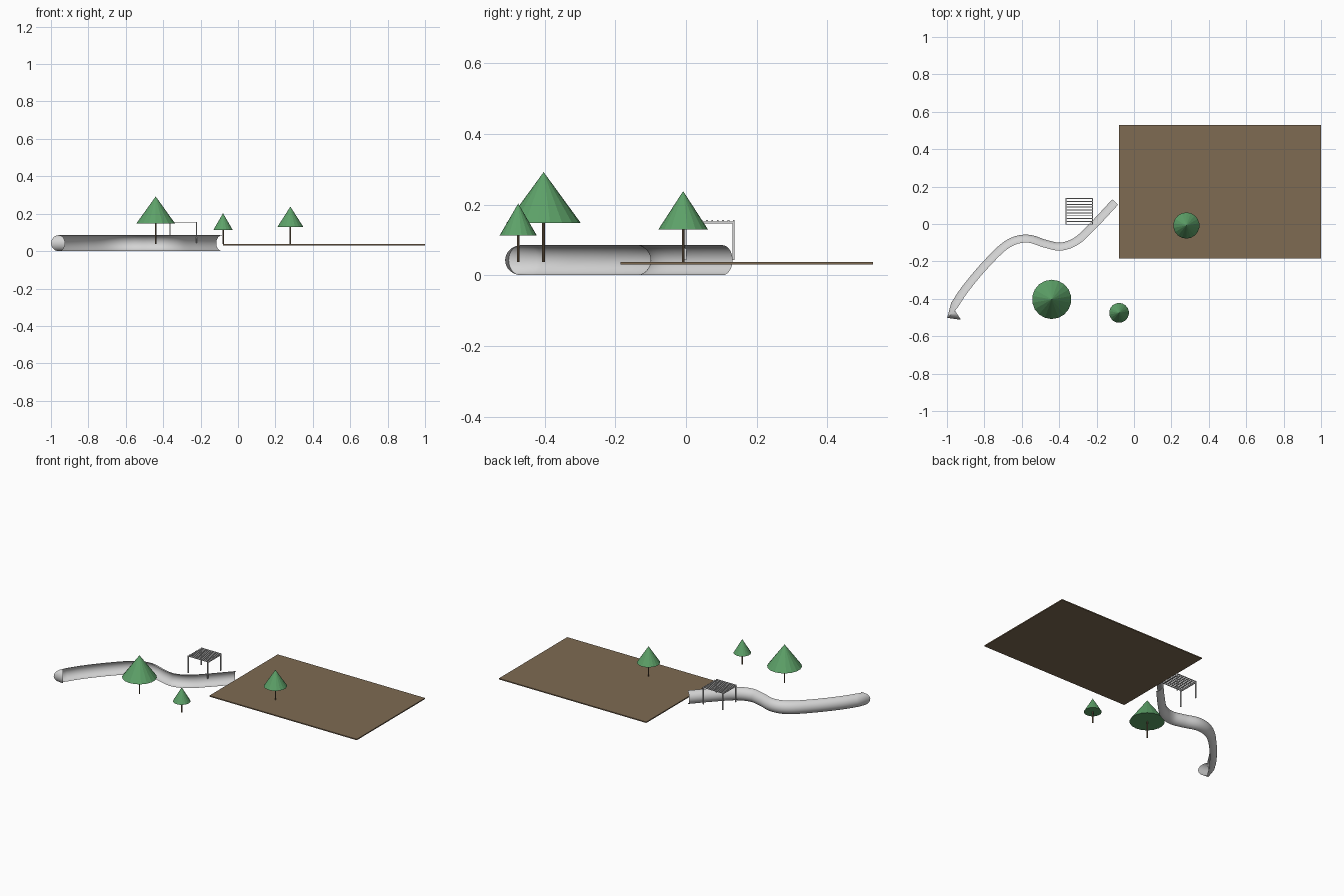
import bpy, bmesh, math
from mathutils import Vector

if "Cube" in bpy.data.objects:
    bpy.data.objects.remove(bpy.data.objects["Cube"])


def material(name, rgb):
    m = bpy.data.materials.new(name)
    m.diffuse_color = (*rgb, 1)
    m.use_nodes = True
    m.node_tree.nodes["Principled BSDF"].inputs["Base Color"].default_value = m.diffuse_color
    return m


GREY = material("pale grey", (0.66, 0.66, 0.66))
BROWN = material("earth brown", (0.21, 0.145, 0.085))
GREEN = material("leaf green", (0.11, 0.36, 0.14))


def finish(bm, name, mat):
    me = bpy.data.meshes.new(name)
    bm.to_mesh(me)
    bm.free()
    me.materials.append(mat)
    ob = bpy.data.objects.new(name, me)
    bpy.context.collection.objects.link(ob)
    return ob


def add_box(bm, lo, hi):
    lo, hi = Vector(lo), Vector(hi)
    vs = bmesh.ops.create_cube(bm, size=1)["verts"]
    for v in vs:
        v.co = Vector(c * s + m for c, s, m in zip(v.co, hi - lo, (hi + lo) / 2))


def cone(name, x, y, z0, z1, r0, r1, sides, mat):
    bm = bmesh.new()
    bmesh.ops.create_cone(bm, cap_ends=True, segments=sides, radius1=r0,
                          radius2=r1, depth=z1 - z0)
    bmesh.ops.translate(bm, verts=bm.verts, vec=(x, y, (z0 + z1) / 2))
    bmesh.ops.remove_doubles(bm, verts=bm.verts, dist=1e-6)
    return finish(bm, name, mat)


# Ground slab
bm = bmesh.new()
add_box(bm, (-0.08, -0.185, 0.031), (1.0, 0.53, 0.038))
finish(bm, "ground_slab", BROWN)

# Trees: x, y, crown base, crown top, crown radius
for i, (x, y, zb, zt, r) in enumerate([(-0.44, -0.403, 0.148, 0.292, 0.105),
                                       (-0.08, -0.475, 0.112, 0.203, 0.053),
                                       (0.28, -0.008, 0.13, 0.238, 0.07)], 1):
    cone(f"tree_trunk_{i}", x, y, 0.037, zb + 0.01, 0.004, 0.004, 8, BROWN)
    cone(f"tree_crown_{i}", x, y, zb, zt, r, 0, 18, GREEN)

# Pergola: posts, side beams and slats
X0, X1, Y0, Y1 = -0.366, -0.219, -0.004, 0.138
T = 0.006
bm = bmesh.new()
for x in (X0, X1 - T):
    for y in (Y0, Y1 - T):
        add_box(bm, (x, y, 0.043), (x + T, y + T, 0.146))
finish(bm, "pergola_posts", GREY)
bm = bmesh.new()
for x in (X0, X1 - T):
    add_box(bm, (x, Y0, 0.146), (x + T, Y1, 0.152))
finish(bm, "pergola_beams", GREY)
bm = bmesh.new()
COUNT = 10
for k in range(COUNT):
    y = Y0 + (Y1 - Y0 - 0.005) * k / (COUNT - 1)
    add_box(bm, (X0, y, 0.152), (X1, y + 0.005, 0.157))
finish(bm, "pergola_slats", GREY)

# Winding half-pipe wall: open edge follows a smooth path
path = [(-0.085, 0.103), (-0.2, -0.02), (-0.295, -0.108), (-0.39, -0.142),
        (-0.48, -0.126), (-0.575, -0.099), (-0.67, -0.129), (-0.785, -0.24),
        (-0.885, -0.36), (-0.942, -0.445)]
P = [Vector(p) for p in path]
P = [2 * P[0] - P[1]] + P + [2 * P[-1] - P[-2]]


def spline(a, b, c, d, t):
    return 0.5 * (2 * b + (c - a) * t + (2 * a - 5 * b + 4 * c - d) * t ** 2
                  + (3 * b - a - 3 * c + d) * t ** 3)


STEPS, R, ARC = 6, 0.0425, 16
pts = [spline(*P[i:i + 4], s / STEPS) for i in range(len(P) - 3) for s in range(STEPS)]
pts.append(P[-2])
rings = []
for i, p in enumerate(pts):
    t = (pts[min(i + 1, len(pts) - 1)] - pts[max(i - 1, 0)]).normalized()
    rings.append((p, Vector((t.y, -t.x)) * R))
# Hooked end: open edge and deepest point of the last two sections
for rim, deep in [((-0.96, -0.468), (-0.999, -0.502)), ((-0.956, -0.466), (-0.925, -0.512))]:
    rings.append((Vector(rim), Vector(deep) - Vector(rim)))

bm = bmesh.new()
grid = []
for p, n in rings:
    row = []
    for k in range(ARC + 1):
        a = math.pi * k / ARC
        q = p + n * math.sin(a)
        row.append(bm.verts.new((q.x, q.y, R - R * math.cos(a))))
    grid.append(row)
for r0, r1 in zip(grid, grid[1:]):
    for k in range(ARC):
        bm.faces.new((r0[k], r0[k + 1], r1[k + 1], r1[k]))
bmesh.ops.recalc_face_normals(bm, faces=bm.faces)
wall = finish(bm, "winding_wall", GREY)
bpy.context.view_layer.objects.active = wall
wall.select_set(True)
bpy.ops.object.shade_smooth_by_angle(angle=math.radians(40))
